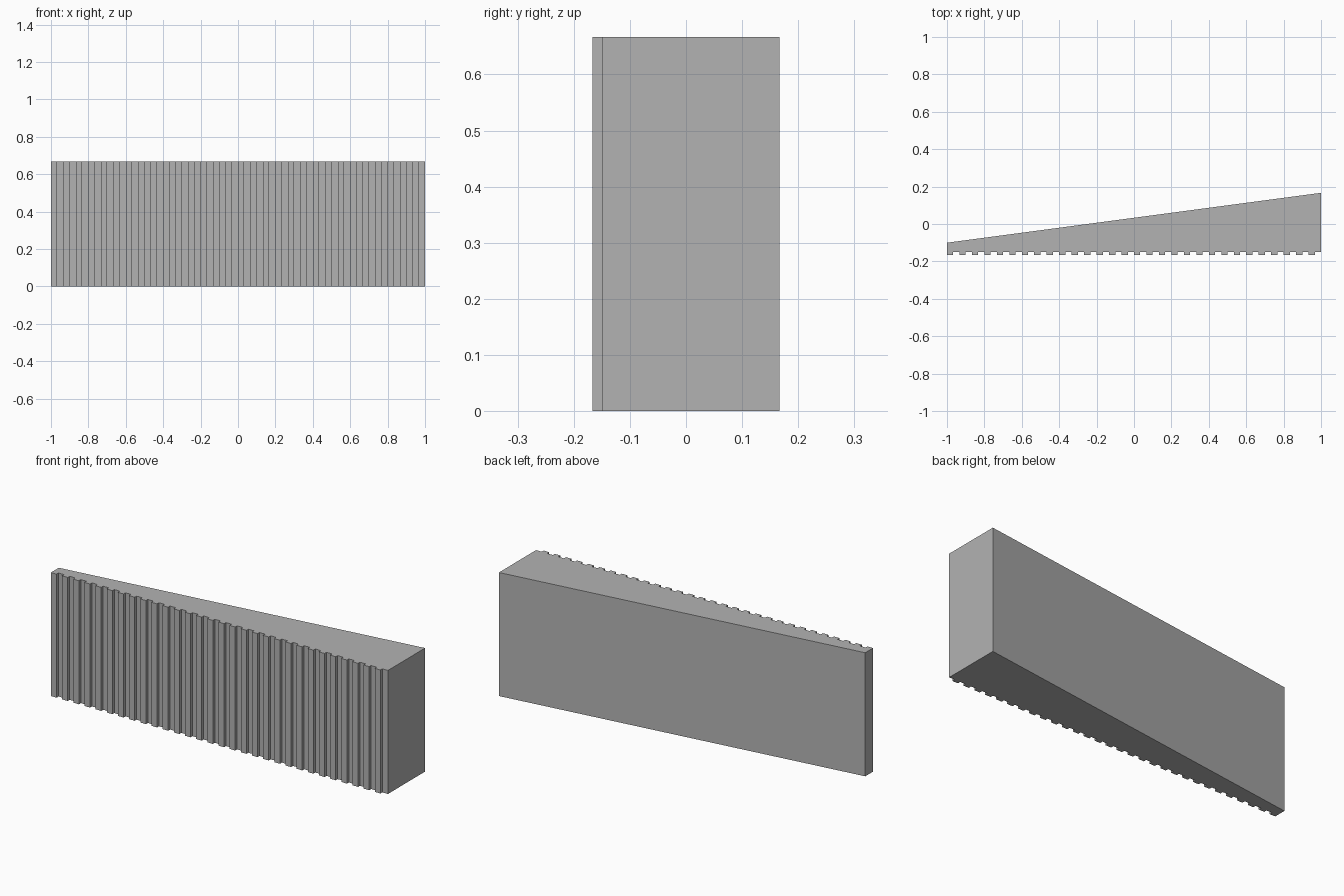
import bpy
import bmesh

cube = bpy.data.objects.get("Cube")
if cube:
    bpy.data.objects.remove(cube, do_unlink=True)

HEIGHT = 2 / 3
FRONT, GROOVE = -1 / 6, -0.15      # rib face and groove floor
BACK_RIGHT, BACK_LEFT = -0.1, 1 / 6  # slanted back
RIBS = 30
PITCH = 2 / RIBS

grey = bpy.data.materials.new("plain_grey")
grey.use_nodes = True
colour = (0.45, 0.45, 0.45, 1)
grey.diffuse_color = colour
grey.node_tree.nodes["Principled BSDF"].inputs["Base Color"].default_value = colour

# Footprint: square ribs along the front, slanted back edge
outline = []
for i in range(RIBS):
    x = -1 + i * PITCH
    if i:
        outline.append((x, GROOVE))
    outline += [(x, FRONT), (x + PITCH / 2, FRONT), (x + PITCH / 2, GROOVE)]
outline += [(1, GROOVE), (1, BACK_LEFT), (-1, BACK_RIGHT)]

# Extrude the footprint into the ribbed wedge
bm = bmesh.new()
base = bm.faces.new([bm.verts.new((x, y, 0)) for x, y in outline])
top = bmesh.ops.extrude_face_region(bm, geom=[base], use_keep_orig=True)["geom"]
bmesh.ops.translate(bm, vec=(0, 0, HEIGHT),
                    verts=[v for v in top if isinstance(v, bmesh.types.BMVert)])
bmesh.ops.recalc_face_normals(bm, faces=bm.faces)

mesh = bpy.data.meshes.new("ribbed_wedge")
bm.to_mesh(mesh)
bm.free()
mesh.materials.append(grey)
bpy.context.collection.objects.link(bpy.data.objects.new("ribbed_wedge", mesh))
